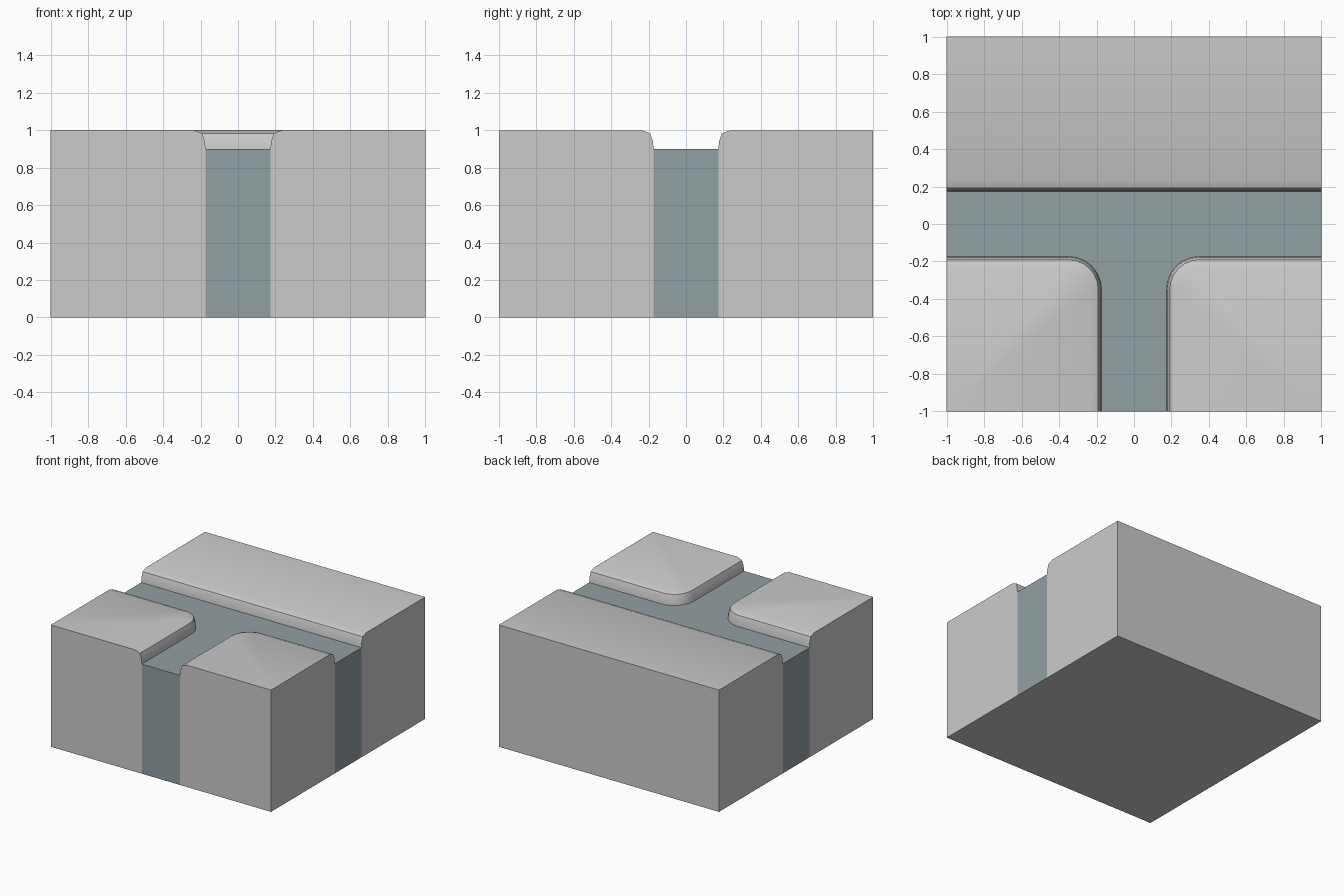
import bpy, bmesh, math
from mathutils import Vector

if "Cube" in bpy.data.objects:
    bpy.data.objects.remove(bpy.data.objects["Cube"])

W = 0.173            # half width of the sunken path
C, SEG = 0.35, 6     # corner centre and corner segments
LIP = [(0.0, 0.9), (0.004, 0.942), (0.018, 0.983), (0.062, 1.0)]  # (inset, height)

bm = bmesh.new()


def corner_edge(side):
    """Edge of a front bank as (point, direction into the bank)."""
    edge = [(Vector((side, -W)), Vector((0, -1)))]
    for i in range(SEG + 1):
        a = math.radians(90) * i / SEG
        out = Vector((-side * math.sin(a), math.cos(a)))
        edge.append((Vector((side * C, -C)) + out * (C - W), -out))
    edge.append((Vector((side * W, -1)), Vector((side, 0))))
    return edge


def bank(edge, corners):
    """Rounded wall strip along the edge, plus the raised top. Returns the foot verts."""
    rings = [[bm.verts.new((*(p + n * d), z)) for p, n in edge] for d, z in LIP]
    for lo, hi in zip(rings, rings[1:]):
        for i in range(len(edge) - 1):
            bm.faces.new((lo[i], lo[i + 1], hi[i + 1], hi[i]))
    bm.faces.new(rings[-1] + [bm.verts.new((x, y, 1)) for x, y in corners])
    return rings[0]


# raised banks: one straight at the back, two rounded at the front
back = bank([(Vector((-1, W)), Vector((0, 1))), (Vector((1, W)), Vector((0, 1)))],
            [(1, 1), (-1, 1)])
right = bank(corner_edge(1), [(1, -1)])
left = bank(corner_edge(-1), [(-1, -1)])

# T-shaped path floor
bm.faces.new(back + right + left[::-1]).material_index = 1

# block sides and underside
rim = [e for e in bm.edges if e.is_boundary]
new = bmesh.ops.extrude_edge_only(bm, edges=rim)["geom"]
for v in new:
    if isinstance(v, bmesh.types.BMVert):
        v.co.z = 0
bmesh.ops.holes_fill(bm, edges=[e for e in bm.edges if e.is_boundary], sides=0)
bmesh.ops.recalc_face_normals(bm, faces=bm.faces)
bmesh.ops.dissolve_limit(bm, angle_limit=math.radians(1), verts=bm.verts,
                         edges=bm.edges, delimit={'MATERIAL'})
bmesh.ops.recalc_face_normals(bm, faces=bm.faces)

mesh = bpy.data.meshes.new("path_tile")
bm.to_mesh(mesh)
bm.free()

# grey block, blue-grey path
path_mat = bpy.data.materials.new("path_surface")
path_mat.diffuse_color = (0.29, 0.35, 0.37, 1)
path_mat.use_nodes = True
path_mat.node_tree.nodes["Principled BSDF"].inputs["Base Color"].default_value = path_mat.diffuse_color
mesh.materials.append(None)
mesh.materials.append(path_mat)

tile = bpy.data.objects.new("path_tile", mesh)
bpy.context.collection.objects.link(tile)
bpy.context.view_layer.objects.active = tile
tile.select_set(True)
bpy.ops.object.shade_smooth_by_angle(angle=math.radians(30))
